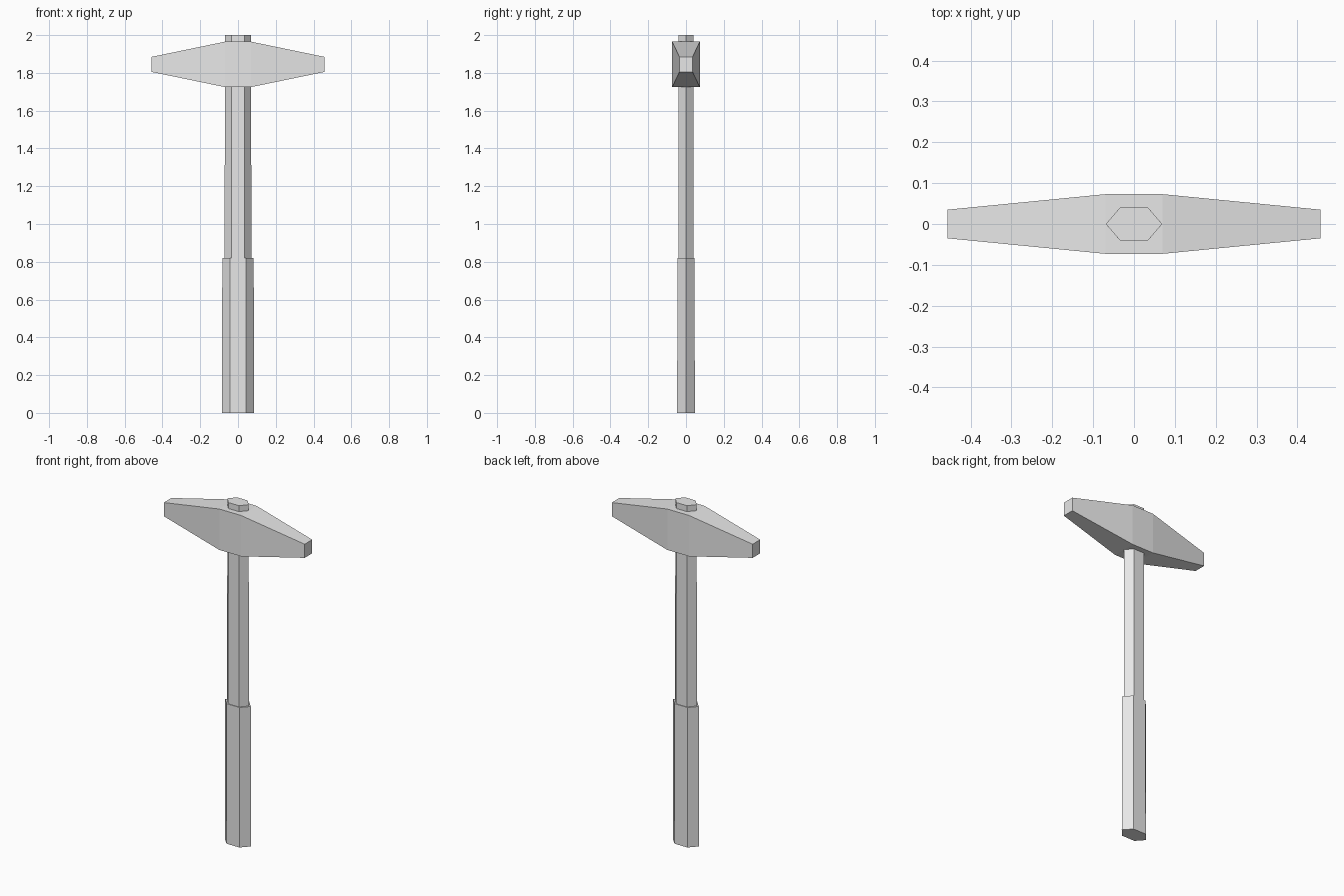
import bpy
import bmesh
from math import cos, sin, tau

cube = bpy.data.objects.get("Cube")
if cube:
    bpy.data.objects.remove(cube, do_unlink=True)

grey = bpy.data.materials.new("plain_grey")
grey.use_nodes = True
grey.diffuse_color = (0.8, 0.8, 0.8, 1)
grey.node_tree.nodes["Principled BSDF"].inputs["Base Color"].default_value = grey.diffuse_color


def loft(name, rings):
    """Join matching cross-sections with flat sides and close both ends."""
    bm = bmesh.new()
    loops = [[bm.verts.new(p) for p in ring] for ring in rings]
    for a, b in zip(loops, loops[1:]):
        for i in range(len(a)):
            j = (i + 1) % len(a)
            bm.faces.new((a[i], a[j], b[j], b[i]))
    bm.faces.new(loops[0][::-1])
    bm.faces.new(loops[-1])
    bmesh.ops.recalc_face_normals(bm, faces=bm.faces)
    mesh = bpy.data.meshes.new(name)
    bm.to_mesh(mesh)
    bm.free()
    mesh.materials.append(grey)
    obj = bpy.data.objects.new(name, mesh)
    bpy.context.collection.objects.link(obj)
    return obj


def hexagon(rx, flat_y, z):
    """Flattened six-sided section with points along x."""
    ry = flat_y / sin(tau / 6)
    return [(rx * cos(i * tau / 6), ry * sin(i * tau / 6), z) for i in range(6)]


def rectangle(x, half_y, half_z, mid_z=1.845):
    return [(x, sy * half_y, mid_z + sz * half_z)
            for sy, sz in ((-1, -1), (1, -1), (1, 1), (-1, 1))]


# Handle: thick grip, then a slimmer shaft passing through the head
loft("grip", [hexagon(0.085, 0.047, 0), hexagon(0.083, 0.045, 0.82)])
loft("shaft", [hexagon(0.071, 0.041, 0.8), hexagon(0.069, 0.04, 2)])

# Double-ended head tapering to a small square face at each end
loft("head", [rectangle(-0.457, 0.035, 0.04), rectangle(-0.07, 0.073, 0.12),
              rectangle(0.07, 0.073, 0.12), rectangle(0.457, 0.035, 0.04)])
